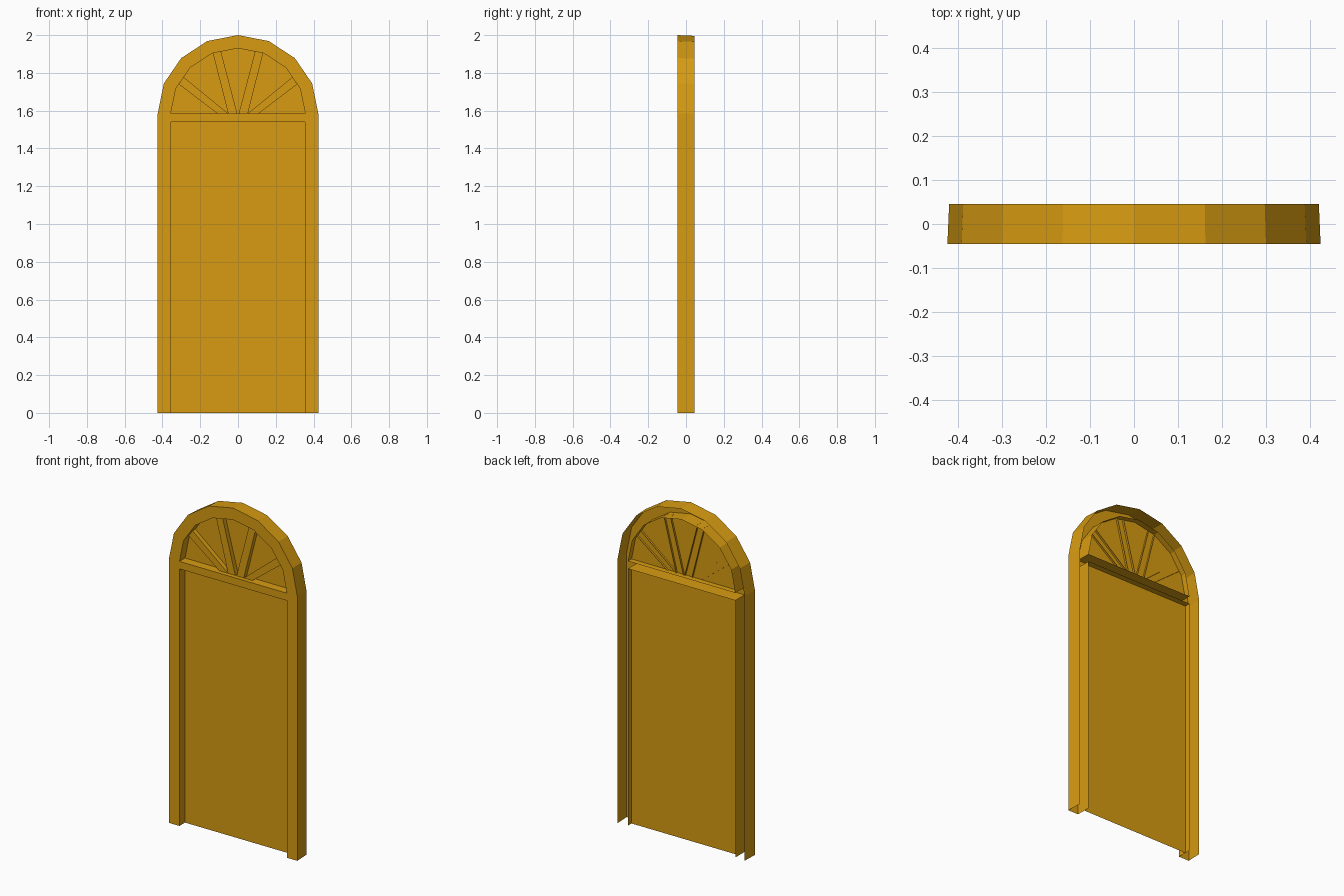
import bpy, math

cube = bpy.data.objects.get("Cube")
if cube:
    bpy.data.objects.remove(cube, do_unlink=True)

FRONT, BACK, PANEL = -0.046, 0.046, 0.007
LIP = 0.042               # rear edge of the reveals
SPRING, HEAD = 1.585, 1.54  # arch base and door head heights
OUT_X, OUT_Z = 0.425, 0.415
IN_X, IN_Z = 0.356, 0.345

paint = bpy.data.materials.new("ochre_paint")
paint.use_nodes = True
OCHRE = (0.68, 0.33, 0.006, 1)
paint.diffuse_color = OCHRE
paint.node_tree.nodes["Principled BSDF"].inputs["Base Color"].default_value = OCHRE


def build(name, strips):
    """Make one object from strips, each bridging two equal lists of points."""
    verts, faces = [], []
    for a, b in strips:
        base, n = len(verts), len(a)
        verts += list(a) + list(b)
        for i in range(n - 1):
            faces.append((base + i, base + i + 1, base + n + i + 1, base + n + i))
    mesh = bpy.data.meshes.new(name)
    mesh.from_pydata(verts, [], faces)
    mesh.materials.append(paint)
    obj = bpy.data.objects.new(name, mesh)
    bpy.context.collection.objects.link(obj)
    return obj


def arc(rx, rz):
    steps = [math.pi * i / 8 for i in range(9)]
    return [(rx * math.cos(t), SPRING + rz * math.sin(t)) for t in steps]


def outline(rx, rz):
    """Jamb, arch, jamb."""
    return [(rx, 0), (rx, HEAD)] + arc(rx, rz) + [(-rx, HEAD), (-rx, 0)]


def at(points, y):
    return [(x, y, z) for x, z in points]


# Frame face and slightly tapered outer wall
outer, inner = outline(OUT_X, OUT_Z), outline(IN_X, IN_Z)
rear = outline(OUT_X - 0.004, OUT_Z - 0.004)
build("arched_frame", [
    (at(inner, FRONT), at(outer, FRONT)),
    (at(outer, FRONT), at(rear, BACK)),
])

# Transom face between door and fanlight
build("transom", [(at([(-IN_X, HEAD), (IN_X, HEAD)], FRONT),
                   at([(-IN_X, SPRING), (IN_X, SPRING)], FRONT))])

# Reveals around both openings
door_edge = [(IN_X, 0), (IN_X, HEAD), (-IN_X, HEAD), (-IN_X, 0)]
fan_edge = arc(IN_X, IN_Z)
fan_loop = fan_edge + fan_edge[:1]
build("door_reveal", [(at(door_edge, LIP), at(door_edge, FRONT))])
build("fanlight_reveal", [(at(fan_loop, LIP), at(fan_loop, FRONT))])

# Door leaf
build("door_panel", [(at([(-IN_X, 0), (IN_X, 0)], PANEL),
                      at([(-IN_X, HEAD), (IN_X, HEAD)], PANEL))])

# Fanlight pane, bridged from the sill up to the arch
sill = [(x, SPRING) for x, z in fan_edge]
build("fanlight_pane", [(at(fan_edge, PANEL), at(sill, PANEL))])

# Radiating glazing bars: open channels, mirrored left to right
bars = {
    "low_bar": [(0.11, SPRING), (0.313, 1.74), (0.287, 1.777), (0.052, SPRING)],
    "high_bar": [(0.052, SPRING), (0.133, 1.905), (0.09, 1.913), (0.004, SPRING)],
}
for name, (a, b, c, d) in bars.items():
    for side, s in (("left", 1), ("right", -1)):
        p, q = [[(s * x, z) for x, z in edge] for edge in ((a, b), (d, c))]
        if s < 0:
            p, q = q, p
        build(f"{side}_{name}", [
            (at(q, FRONT + 0.026), at(p, FRONT + 0.026)),
            (at(p, FRONT + 0.026), at(p, PANEL + 0.012)),
            (at(q, PANEL + 0.012), at(q, FRONT + 0.026)),
        ])
